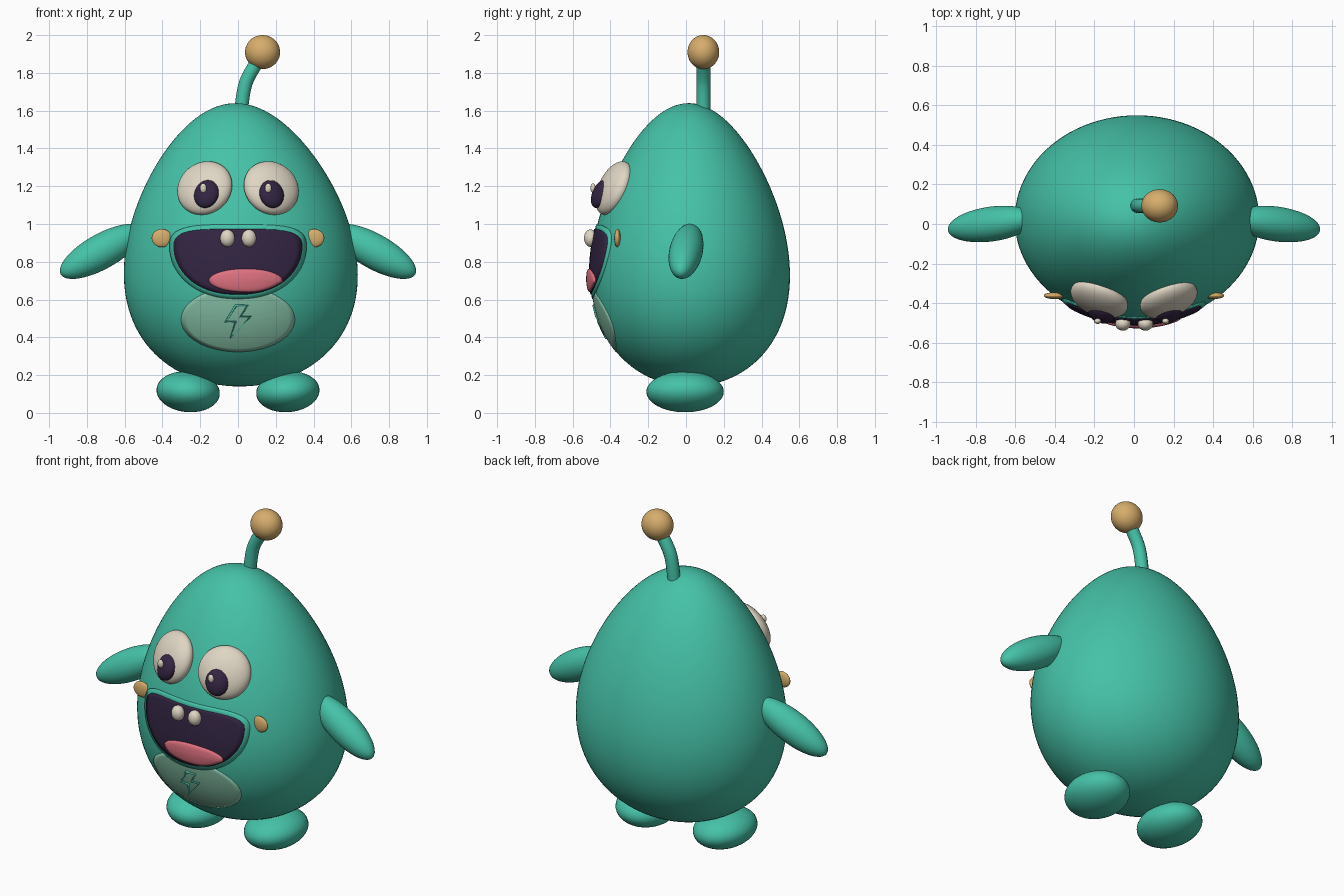
import bpy, bmesh, math
from mathutils import Vector, Matrix, Euler
from mathutils.bvhtree import BVHTree

cube = bpy.data.objects.get("Cube")
if cube:
    bpy.data.objects.remove(cube, do_unlink=True)


def material(name, rgb):
    m = bpy.data.materials.new(name)
    m.use_nodes = True
    m.diffuse_color = (*rgb, 1)
    m.node_tree.nodes["Principled BSDF"].inputs["Base Color"].default_value = (*rgb, 1)
    return m


GREEN = material("sea_green", (0.06, 0.54, 0.39))
PALE = material("pale_green", (0.26, 0.58, 0.42))
CREAM = material("cream", (0.74, 0.67, 0.55))
DARK = material("dark_plum", (0.033, 0.018, 0.055))
PINK = material("pink", (0.75, 0.17, 0.22))
TAN = material("tan", (0.68, 0.42, 0.15))


def finish(name, bm, mat):
    bmesh.ops.recalc_face_normals(bm, faces=bm.faces)
    for f in bm.faces:
        f.smooth = True
    me = bpy.data.meshes.new(name)
    bm.to_mesh(me)
    bm.free()
    me.materials.append(mat)
    ob = bpy.data.objects.new(name, me)
    bpy.context.collection.objects.link(ob)
    return ob


def ellipsoid(name, mat, loc, scale, rot=None):
    """Smooth ball, scaled and turned; rot is a rotation matrix."""
    bm = bmesh.new()
    bmesh.ops.create_uvsphere(bm, u_segments=40, v_segments=24, radius=1)
    turn = (rot or Matrix.Identity(3)).to_4x4()
    bm.transform(Matrix.Translation(loc) @ turn @ Matrix.Diagonal((*scale, 1)))
    return finish(name, bm, mat)


def turned(x=0, y=0, z=0):
    return Euler([math.radians(a) for a in (x, y, z)]).to_matrix()


# Egg-shaped body, leaning very slightly
bm = bmesh.new()
bmesh.ops.create_uvsphere(bm, u_segments=96, v_segments=64, radius=1)
for v in bm.verts:
    taper = 0.604 * (1 - 0.23 * v.co.z)
    v.co = Vector((v.co.x * taper, v.co.y * taper * 0.85, v.co.z * 0.75))
bm.transform(Matrix.Translation((0.008, 0.022, 0.89)) @ turned(0.8, -2.5).to_4x4())
surface = BVHTree.FromBMesh(bm)
finish("body", bm, GREEN)


def on_body(x, z, lift=0.0):
    """Point and normal on the front of the body."""
    point, normal, _, _ = surface.ray_cast(Vector((x, -2, z)), Vector((0, 1, 0)))
    if normal.y > 0:
        normal = -normal
    return point + normal * lift, normal


def plate(name, mat, outline, centre, lift, bulge=0.0, rings=10):
    """Thin patch that follows the body, with its rim tucked under the skin."""
    bm = bmesh.new()
    cx, cz = centre
    mid = bm.verts.new(on_body(cx, cz, lift + bulge)[0])
    previous = None
    for r in range(1, rings + 2):
        f = min(r / rings, 1)
        height = lift + bulge * math.sqrt(1 - f * f) if r <= rings else -0.003
        ring = [bm.verts.new(on_body(cx + (x - cx) * f, cz + (z - cz) * f, height)[0])
                for x, z in outline]
        for i in range(len(ring)):
            j = (i + 1) % len(ring)
            if previous:
                bm.faces.new((previous[i], previous[j], ring[j], ring[i]))
            else:
                bm.faces.new((mid, ring[j], ring[i]))
        previous = ring
    return finish(name, bm, mat)


def tube(name, mat, points, radius, closed=False, kind='POLY'):
    cu = bpy.data.curves.new(name, 'CURVE')
    cu.dimensions = '3D'
    cu.bevel_depth = radius
    cu.bevel_resolution = 5
    cu.use_fill_caps = True
    sp = cu.splines.new(kind)
    sp.points.add(len(points) - 1)
    for p, co in zip(sp.points, points):
        p.co = (*co, 1)
    sp.use_cyclic_u = closed
    if kind == 'NURBS':
        sp.use_endpoint_u = True
        sp.order_u = 3
        sp.resolution_u = 12
    cu.materials.append(mat)
    ob = bpy.data.objects.new(name, cu)
    bpy.context.collection.objects.link(ob)
    return ob


STEPS = [2 * math.pi * i / 72 for i in range(72)]


def ellipse(cx, cz, rx, rz):
    return [(cx + rx * math.cos(t), cz + rz * math.sin(t)) for t in STEPS]


def mouth_shape(grow):
    """Wide grin: nearly straight top, deep round bottom."""
    pts = []
    for t in STEPS:
        c, s = math.cos(t), math.sin(t)
        p = 0.5 if s > 0 else 0.9
        x = (0.335 + grow) * math.copysign(abs(c) ** p, c)
        z = (0.092 + grow) * s ** 0.7 if s > 0 else (0.25 + grow) * s
        pts.append((x, 0.88 + z))
    return pts


# Belly patch, lips, mouth and tongue
plate("belly_patch", PALE, ellipse(0, 0.495, 0.3, 0.17), (0, 0.495), 0.003)
plate("lips", GREEN, mouth_shape(0.024), (0, 0.85), 0.007)
plate("mouth", DARK, mouth_shape(0), (0, 0.85), 0.012)


def mouth_floor(x):
    return 0.88 - 0.24 * math.sqrt(1 - (abs(x) / 0.335) ** 2.2)


tongue = [(x, max(z, mouth_floor(x))) for x, z in ellipse(0.04, 0.705, 0.19, 0.06)]
plate("tongue", PINK, tongue, (0.04, 0.71), 0.016, bulge=0.012)

# Zigzag outline on the belly
zigzag = [(-0.012, 0.57), (-0.065, 0.485), (-0.012, 0.485), (-0.04, 0.4),
          (0.065, 0.512), (0.014, 0.512), (0.05, 0.57)]
tube("belly_zigzag", GREEN, [on_body(x, z, 0.005)[0] for x, z in zigzag], 0.007, closed=True)

# Teeth
for side, x in (("right", -0.056), ("left", 0.058)):
    ellipsoid(side + "_tooth", CREAM, (x, -0.505, 0.925), (0.039, 0.035, 0.046))

for side, s in (("right", -1), ("left", 1)):
    # Eyes face along the body's skin
    spot, normal = on_body(s * 0.176, 1.19)
    facing = (-normal).to_track_quat('Y', 'Z').to_matrix()
    ellipsoid(side + "_eye", CREAM, spot, (0.152, 0.07, 0.152), facing)
    px = 0.005 + s * 0.172
    ellipsoid(side + "_pupil", DARK, (px, -0.452, 1.16), (0.068, 0.04, 0.08), facing)
    ellipsoid(side + "_eye_glint", CREAM, (px - 0.017, -0.492, 1.19), (0.018, 0.014, 0.025))
    # Cheeks
    ellipsoid(side + "_cheek", TAN, (s * 0.403, -0.363, 0.925), (0.054, 0.017, 0.048))
    # Arms slope down and outward
    ellipsoid(side + "_arm", GREEN, (s * 0.722, 0.0, 0.855), (0.25, 0.088, 0.093),
              turned(0, s * 29, -s * 8))
    # Feet
    ellipsoid(side + "_foot", GREEN, (s * 0.264, -0.005, 0.112), (0.168, 0.205, 0.108),
              turned(0, -s * 5, 0))

# Antenna
tube("antenna_stalk", GREEN,
     [(0.015, 0.092, 1.58), (0.025, 0.092, 1.70), (0.06, 0.092, 1.80), (0.125, 0.092, 1.89)],
     0.037, kind='NURBS')
ellipsoid("antenna_ball", TAN, (0.13, 0.092, 1.91), (0.093, 0.084, 0.09))
